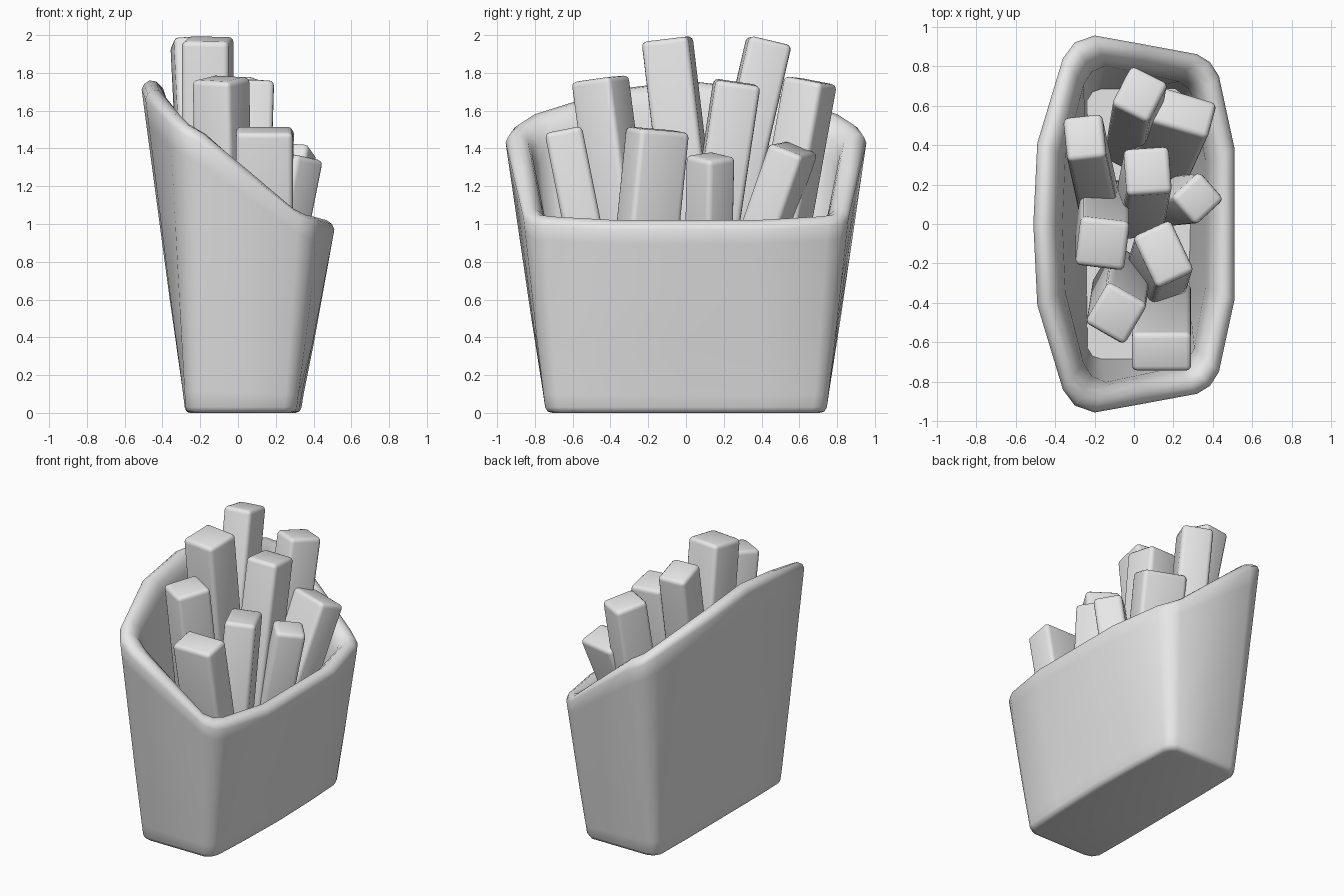
import bpy, bmesh, math
from mathutils import Vector, Matrix

if "Cube" in bpy.data.objects:
    bpy.data.objects.remove(bpy.data.objects["Cube"], do_unlink=True)

grey = bpy.data.materials.new("plain grey")
grey.use_nodes = True
grey.diffuse_color = (0.8, 0.8, 0.8, 1)
grey.node_tree.nodes["Principled BSDF"].inputs["Base Color"].default_value = (0.8, 0.8, 0.8, 1)


def finish(bm, name, angle):
    bmesh.ops.recalc_face_normals(bm, faces=bm.faces)
    mesh = bpy.data.meshes.new(name)
    bm.to_mesh(mesh)
    bm.free()
    mesh.materials.append(grey)
    obj = bpy.data.objects.new(name, mesh)
    bpy.context.collection.objects.link(obj)
    bpy.ops.object.select_all(action='DESELECT')
    obj.select_set(True)
    bpy.context.view_layer.objects.active = obj
    bpy.ops.object.shade_smooth_by_angle(angle=math.radians(angle))
    return obj


# Carton: half outlines of the foot (x, y) and of the slanted rim (x, y, z)
foot = [(.34, 0), (.33, .4), (.315, .68), (.295, .72), (.25, .75), (.02, .75),
        (-.2, .75), (-.25, .735), (-.28, .69), (-.285, .4), (-.285, 0)]
rim = [(.51, 0, .97), (.51, .38, .97), (.43, .75, .99), (.385, .82, 1.0), (.32, .86, 1.03),
       (.05, .91, 1.24), (-.2, .955, 1.43), (-.3, .92, 1.48), (-.36, .84, 1.53),
       (-.49, .41, 1.66), (-.51, 0, 1.71)]


def mirrored(half):
    return half + [(p[0], -p[1], *p[2:]) for p in half[-2:0:-1]]


def inset(p, d, z):
    return Vector((p[0] * (1 - d / .5), p[1] * (1 - d / .9), z))


foot, rim = mirrored(foot), mirrored(rim)
rings = [[inset(p, d, z) for p in foot] for d, z in ((.05, 0), (.02, .008), (.005, .03))]
rings.append([inset(p, 0, .06).lerp(Vector(q), .04) for p, q in zip(foot, rim)])
for t in (.35, .65, .92):
    rings.append([inset(p, 0, .03).lerp(Vector(q), t) for p, q in zip(foot, rim)])
for d, dz in ((0, 0), (.012, .03), (.04, .05), (.075, .045), (.11, .01), (.13, -.05), (.145, -.14)):
    rings.append([inset(q, d, q[2] + dz) for q in rim])
rings.append([inset(p, .08, .1) for p in foot])

bm = bmesh.new()
loops = [[bm.verts.new(p) for p in ring] for ring in rings]
n = len(foot)
for a, b in zip(loops, loops[1:]):
    for i in range(n):
        j = (i + 1) % n
        bm.faces.new((a[i], a[j], b[j], b[i]))
bm.faces.new(loops[0])
bm.faces.new(loops[-1])
finish(bm, "carton", 60)

# Sticks: top centre, width, depth, turn in degrees, lean in x and y per unit height
sticks = [
    ((.14, -.65, 1.5), .3, .2, 0, 0, -.2),
    ((-.09, -.455, 1.77), .23, .24, -30, -.02, -.13),
    ((.15, -.15, 1.5), .21, .29, 25, .03, .1),
    ((-.16, -.1, 1.98), .25, .25, -7, 0, -.12),
    ((.07, .27, 1.75), .23, .24, 4, .03, .15),
    ((.325, .13, 1.36), .2, .19, 42, .2, .02),
    ((-.25, .44, 1.97), .2, .23, 6, -.05, .23),
    ((.03, .66, 1.76), .21, .23, -27, .03, .18),
    ((.25, .57, 1.4), .31, .2, -16, .16, .35),
]
for k, (top, w, d, turn, lx, ly) in enumerate(sticks):
    up = Vector((lx, ly, 1))
    length = (top[2] - .25) * up.length
    bm = bmesh.new()
    bmesh.ops.create_cube(bm, size=1)
    bmesh.ops.translate(bm, verts=bm.verts, vec=(0, 0, -.5))
    bmesh.ops.scale(bm, verts=bm.verts, vec=(w, d, length))
    bmesh.ops.bevel(bm, geom=bm.edges[:], offset=.028, segments=3, profile=.5, affect='EDGES')
    tilt = Vector((0, 0, 1)).rotation_difference(up).to_matrix().to_4x4()
    bm.transform(Matrix.Translation(top) @ tilt @ Matrix.Rotation(math.radians(turn), 4, 'Z'))
    finish(bm, f"stick_{k + 1}", 40)
